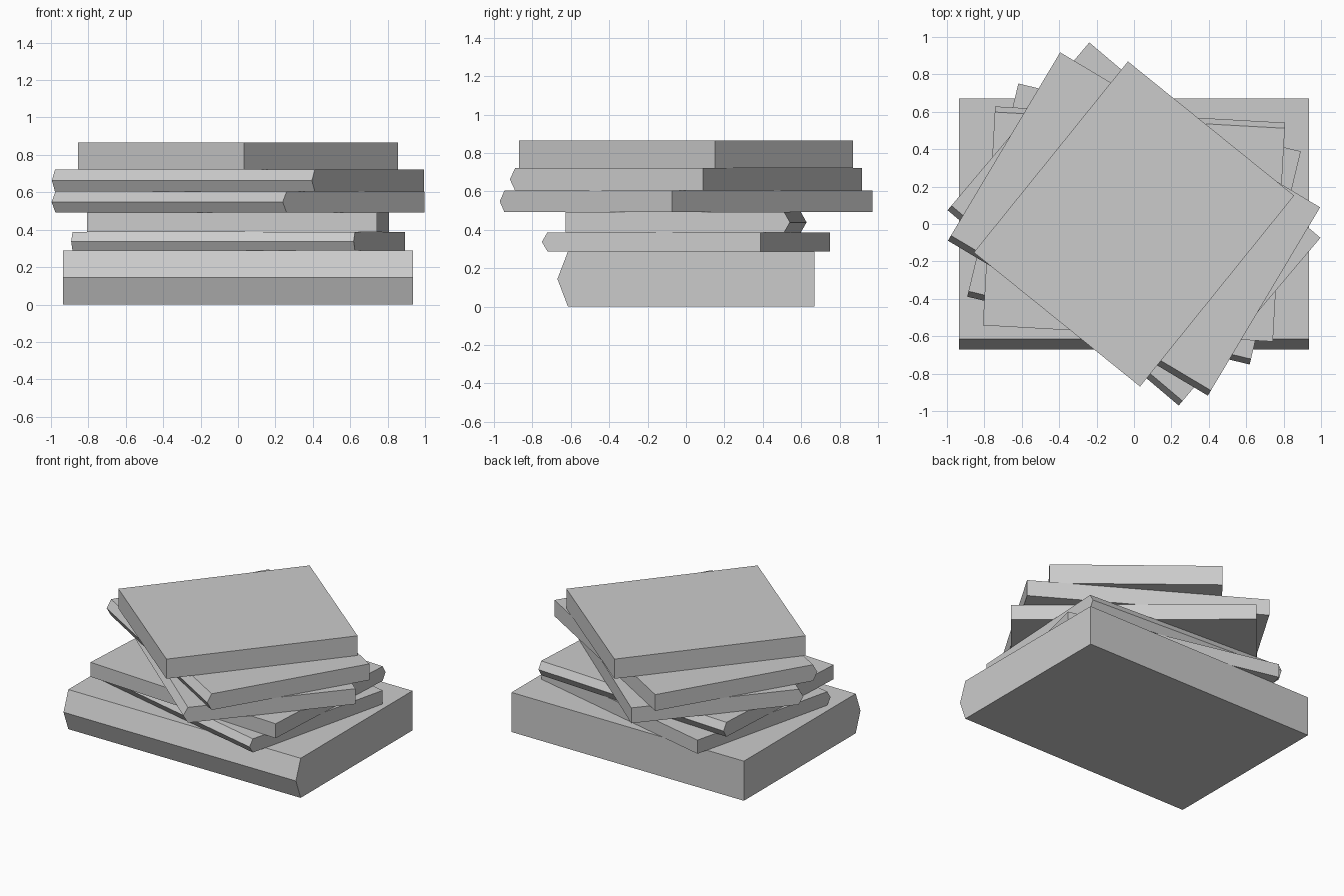
import bpy, bmesh
from math import radians
from mathutils import Matrix

if "Cube" in bpy.data.objects:
    bpy.data.objects.remove(bpy.data.objects["Cube"])


def book(name, length, width, z0, z1, angle, ridge):
    """Closed slab; its -y long side carries a pointed spine when ridge > 0."""
    h = width / 2
    profile = [(-h + ridge, z0), (h, z0), (h, z1), (-h + ridge, z1)]
    if ridge:
        profile.append((-h, (z0 + z1) / 2))
    bm = bmesh.new()
    face = bm.faces.new([bm.verts.new((-length / 2, y, z)) for y, z in profile])
    ext = bmesh.ops.extrude_face_region(bm, geom=[face], use_keep_orig=True)
    moved = [g for g in ext["geom"] if isinstance(g, bmesh.types.BMVert)]
    bmesh.ops.translate(bm, verts=moved, vec=(length, 0, 0))
    bmesh.ops.rotate(bm, verts=bm.verts,
                     matrix=Matrix.Rotation(radians(angle), 3, 'Z'))
    bmesh.ops.recalc_face_normals(bm, faces=bm.faces)
    mesh = bpy.data.meshes.new(name)
    bm.to_mesh(mesh)
    bm.free()
    bpy.context.collection.objects.link(bpy.data.objects.new(name, mesh))


# Twisted stack, bottom to top: length, width, z range, turn, spine depth
book("bottom_book", 1.87, 1.34, 0.0, 0.288, 0, 0.055)
book("second_book", 1.553, 1.172, 0.288, 0.387, -13.5, 0.03)
book("third_book", 1.553, 1.172, 0.387, 0.492, 176.8, 0.03)
book("fourth_book", 1.618, 1.174, 0.492, 0.604, -40.2, 0.032)
book("fifth_book", 1.618, 1.172, 0.604, 0.722, -30.8, 0.032)
# Plain box on top
book("top_box", 1.312, 1.142, 0.722, 0.865, 51.1, 0)
